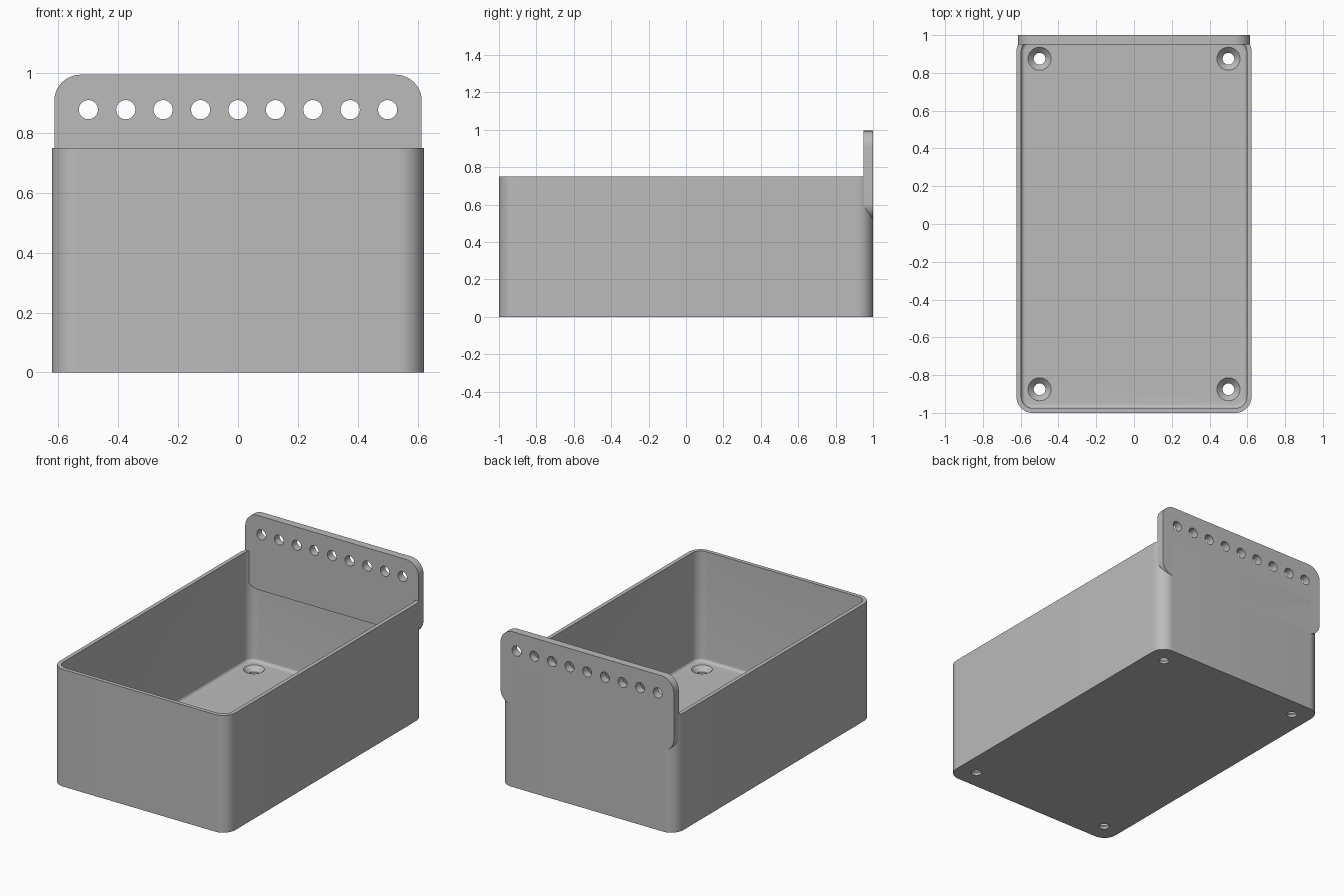
import bpy
import bmesh
from math import sin, cos, pi

if "Cube" in bpy.data.objects:
    bpy.data.objects.remove(bpy.data.objects["Cube"], do_unlink=True)

# Single grey plastic
grey = bpy.data.materials.new("grey plastic")
grey.use_nodes = True
colour = (0.5, 0.5, 0.5, 1)
grey.diffuse_color = colour
grey.node_tree.nodes["Principled BSDF"].inputs["Base Color"].default_value = colour

HALF_X, HALF_Y, HEIGHT = 0.622, 1.0, 0.75
WALL, FLOOR, CORNER, FILLET = 0.025, 0.045, 0.085, 0.02
STRIP_BOTTOM, STRIP_TOP, STRIP_FRONT, HOLE_Z = 0.52, 0.995, 0.95, 0.878


def rounded_rect(hx, hy, r, steps=12):
    """Counter-clockwise outline of a rectangle with round corners."""
    points = []
    for i, (sx, sy) in enumerate([(1, 1), (-1, 1), (-1, -1), (1, -1)]):
        for k in range(steps + 1):
            a = (i + k / steps) * pi / 2
            points.append((sx * (hx - r) + r * cos(a), sy * (hy - r) + r * sin(a)))
    return points


def circle(r, n=40):
    return [(r * cos(2 * pi * k / n), r * sin(2 * pi * k / n)) for k in range(n)]


def loft(name, sections, place):
    """Closed solid through matching outlines; place maps (u, v, w) to x, y, z."""
    bm = bmesh.new()
    rings = [[bm.verts.new(place(u, v, w)) for u, v in outline] for outline, w in sections]
    for a, b in zip(rings, rings[1:]):
        for k in range(len(a)):
            j = (k + 1) % len(a)
            bm.faces.new((a[k], a[j], b[j], b[k]))
    bm.faces.new(rings[0][::-1])
    bm.faces.new(rings[-1])
    bmesh.ops.recalc_face_normals(bm, faces=bm.faces)
    mesh = bpy.data.meshes.new(name)
    bm.to_mesh(mesh)
    bm.free()
    mesh.materials.append(grey)
    obj = bpy.data.objects.new(name, mesh)
    bpy.context.collection.objects.link(obj)
    return obj


def finish(obj, cutters):
    """Cut the holes, then shade smooth with sharp edges kept."""
    bpy.ops.object.select_all(action="DESELECT")
    bpy.context.view_layer.objects.active = obj
    obj.select_set(True)
    for cutter in cutters:
        mod = obj.modifiers.new("hole", "BOOLEAN")
        mod.operation = "DIFFERENCE"
        mod.solver = "EXACT"
        mod.object = cutter
        bpy.ops.object.modifier_apply(modifier=mod.name)
        bpy.data.objects.remove(cutter, do_unlink=True)
    bpy.ops.object.shade_smooth_by_angle(angle=pi / 6)


# Open box: up the outside, over the rim, down the inside, round onto the floor
def inset(d):
    return rounded_rect(HALF_X - d, HALF_Y - d, CORNER - d)


sections = [(inset(0), 0), (inset(0), HEIGHT), (inset(WALL), HEIGHT)]
for k in range(7):
    a = k / 6 * pi / 2
    sections.append((inset(WALL + FILLET * (1 - cos(a))), FLOOR + FILLET * (1 - sin(a))))
box = loft("box", sections, lambda u, v, w: (u, v, w))

# Countersunk screw holes in the floor
screw_holes = []
for x in (-0.5, 0.5):
    for y in (-0.875, 0.875):
        profile = [(0.031, -0.05), (0.031, FLOOR - 0.03), (0.061, FLOOR), (0.061, FLOOR + 0.05)]
        screw_holes.append(loft("screw_hole_cutter", [(circle(r), z) for r, z in profile],
                                lambda u, v, w, x=x, y=y: (x + u, y + v, w)))
finish(box, screw_holes)

# Upright hanging strip with round corners at the back
mid_z = (STRIP_BOTTOM + STRIP_TOP) / 2
outline = rounded_rect(0.614, (STRIP_TOP - STRIP_BOTTOM) / 2, 0.088)
strip = loft("hanging_strip", [(outline, STRIP_FRONT), (outline, HALF_Y)],
             lambda u, v, w: (u, w, mid_z + v))

# Row of nine round holes
strip_holes = []
for i in range(-4, 5):
    strip_holes.append(loft("strip_hole_cutter", [(circle(0.032), 0.9), (circle(0.032), 1.1)],
                            lambda u, v, w, x=i * 0.125: (x + u, w, HOLE_Z + v)))
finish(strip, strip_holes)
